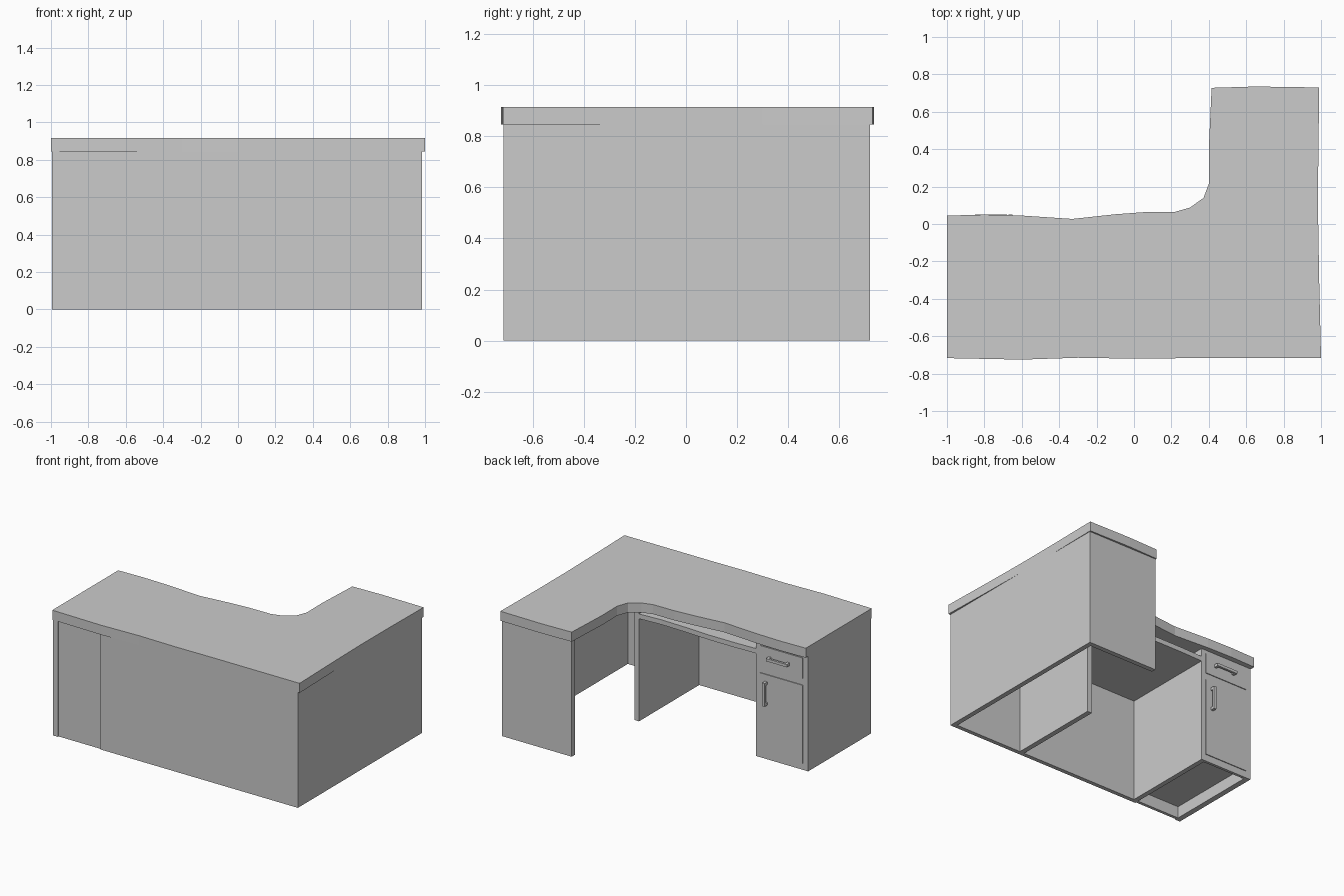
import bpy, bmesh
from mathutils import Matrix, Vector

if "Cube" in bpy.data.objects:
    bpy.data.objects.remove(bpy.data.objects["Cube"])


def finish(name, bm):
    bmesh.ops.recalc_face_normals(bm, faces=bm.faces)
    mesh = bpy.data.meshes.new(name)
    bm.to_mesh(mesh)
    bm.free()
    obj = bpy.data.objects.new(name, mesh)
    bpy.context.collection.objects.link(obj)
    return obj


def boxes(name, *ranges):
    """One object made of boxes, each given as (x0, x1, y0, y1, z0, z1)."""
    bm = bmesh.new()
    for x0, x1, y0, y1, z0, z1 in ranges:
        centre = Vector((x0 + x1, y0 + y1, z0 + z1)) / 2
        size = Matrix.Diagonal((x1 - x0, y1 - y0, z1 - z0, 1))
        bmesh.ops.create_cube(bm, size=1, matrix=Matrix.Translation(centre) @ size)
    return finish(name, bm)


def slab(name, outline, z0, z1):
    """Extrude a flat outline upwards."""
    bm = bmesh.new()
    face = bm.faces.new([bm.verts.new((x, y, z0)) for x, y in outline])
    up = bmesh.ops.extrude_face_region(bm, geom=[face])["geom"]
    bmesh.ops.translate(bm, vec=(0, 0, z1 - z0),
                        verts=[v for v in up if isinstance(v, bmesh.types.BMVert)])
    return finish(name, bm)


TOP_Z, UNDER = 0.915, 0.845
FRONT, FACE = -0.715, 0.01      # outer front panel plane, pedestal face plane

# L-shaped worktop with a gently curved inner edge
slab("worktop", [
    (-1, -.717), (-.6, -.725), (-.3, -.715), (0, -.72), (.3, -.717), (1, -.717),
    (.99, -.3), (.985, 0), (.985, .3), (.99, .73), (.65, .735), (.415, .728),
    (.4, .4), (.402, .22), (.372, .14), (.3, .088), (.22, .065), (.05, .063),
    (-.1, .052), (-.33, .027), (-.6, .045), (-.8, .05), (-1, .045)], UNDER, TOP_Z)

# Outer panels
boxes("front_panel", (-.61, .95, FRONT, -.685, 0, UNDER))
boxes("right_side_panel", (.95, .985, FRONT, .72, 0, UNDER))
boxes("back_panel", (.42, .95, .685, .72, 0, UNDER))

# Knee space: partition and full-depth tray
boxes("partition", (.373, .41, -.685, FACE, 0, UNDER))
slab("keyboard_tray", [
    (-.575, -.685), (.373, -.685), (.373, .01), (.2, .0), (0, .005),
    (-.2, .015), (-.4, .015), (-.575, .01)], .75, .785)

# Drawer pedestal
boxes("pedestal_left_side", (-.995, -.955, FRONT, FACE - .02, 0, UNDER))
boxes("pedestal_right_side", (-.61, -.575, -.685, FACE - .02, 0, UNDER))
boxes("pedestal_rear", (-.955, -.61, FRONT + .008, -.685, 0, UNDER))
boxes("pedestal_face", (-.995, -.575, FACE - .02, FACE, 0, UNDER))
boxes("pedestal_floor", (-.955, -.61, -.685, FACE - .02, .085, .11))

# Drawer and door fronts
boxes("drawer_front", (-.955, -.61, FACE, FACE + .006, .67, .82))
boxes("door_front", (-.955, -.61, FACE, FACE + .006, .05, .62))

# Bar handles on two posts
y0, y1, y2 = FACE + .006, FACE + .024, FACE + .04
boxes("drawer_handle", (-.85, -.68, y1, y2, .737, .757),
      (-.85, -.83, y0, y1, .737, .757), (-.70, -.68, y0, y1, .737, .757))
boxes("door_handle", (-.67, -.65, y1, y2, .40, .57),
      (-.67, -.65, y0, y1, .40, .42), (-.67, -.65, y0, y1, .55, .57))
